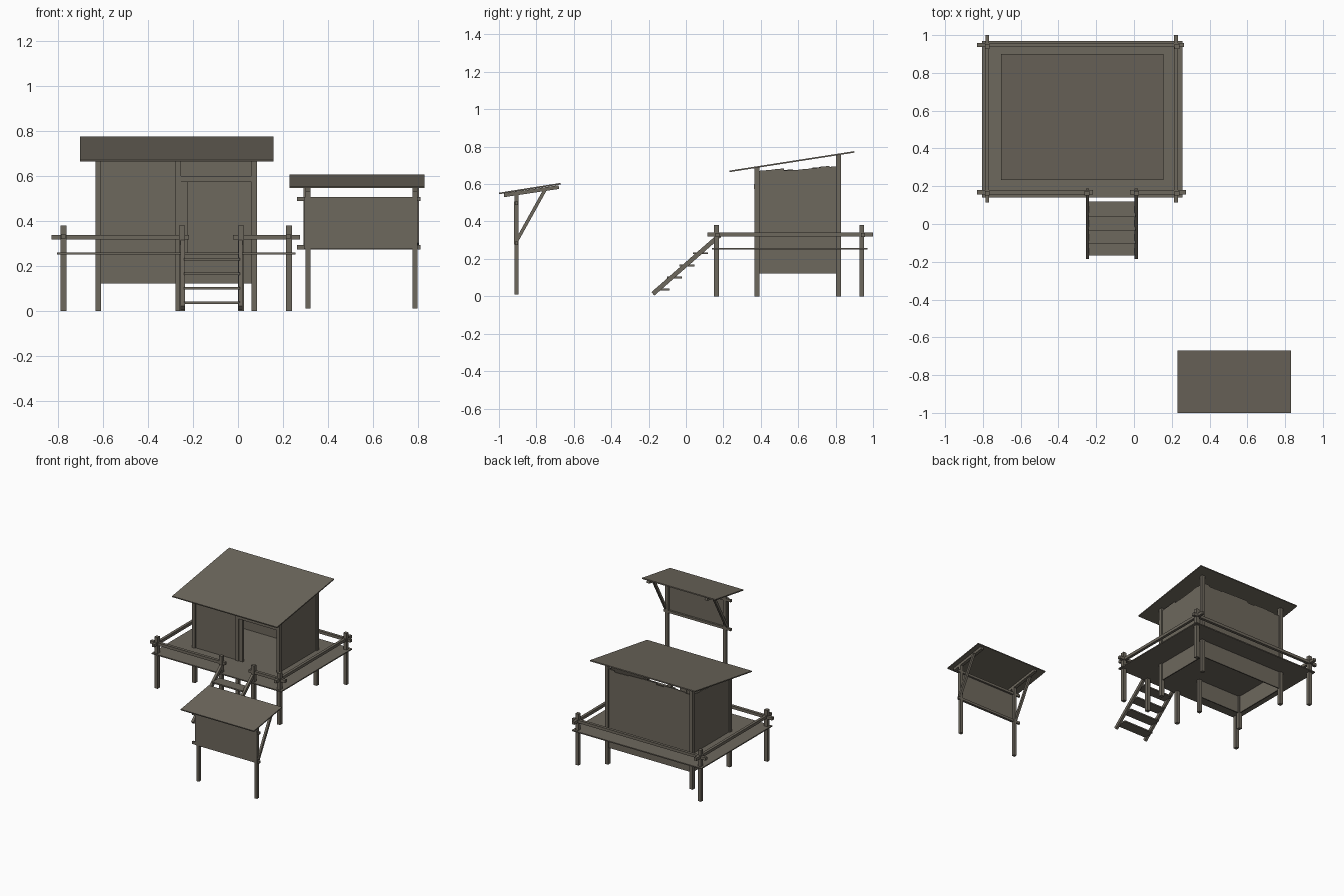
import bpy, random
from mathutils import Vector

if "Cube" in bpy.data.objects:
    bpy.data.objects.remove(bpy.data.objects["Cube"])

random.seed(4)
wood = bpy.data.materials.new("weathered wood")
wood.diffuse_color = (0.155, 0.138, 0.110, 1)
wood.use_nodes = True
wood.node_tree.nodes["Principled BSDF"].inputs["Base Color"].default_value = wood.diffuse_color

BOX_FACES = [(0, 3, 2, 1), (4, 5, 6, 7), (0, 1, 5, 4), (1, 2, 6, 5), (2, 3, 7, 6), (3, 0, 4, 7)]


def mesh(name, verts, faces):
    me = bpy.data.meshes.new(name)
    me.from_pydata(verts, [], faces)
    me.materials.append(wood)
    me.update()
    ob = bpy.data.objects.new(name, me)
    bpy.context.collection.objects.link(ob)
    return ob


def box(name, x0, x1, y0, y1, z0, z1):
    """Axis-aligned box from its limits."""
    ring = [(x0, y0), (x1, y0), (x1, y1), (x0, y1)]
    return mesh(name, [(x, y, z) for z in (z0, z1) for x, y in ring], BOX_FACES)


def post(name, x, y, z0, z1, w=0.026):
    return box(name, x - w / 2, x + w / 2, y - w / 2, y + w / 2, z0, z1)


def slope(name, x0, x1, a, b, t):
    """Board spanning x0..x1 whose centre line runs from a to b in the (y, z) plane."""
    a, b = Vector(a), Vector(b)
    d = (b - a).normalized()
    n = Vector((-d.y, d.x)) * t / 2
    ring = [a - n, b - n, b + n, a + n]
    return mesh(name, [(x, p.x, p.y) for x in (x0, x1) for p in ring], BOX_FACES)


def wall(name, a, b, z0, za, zb, ragged=0.008, n=9, t=0.008):
    """Thin upright panel from a to b with an uneven stepped top edge."""
    a, b = Vector(a), Vector(b)
    d = b - a
    side = Vector((-d.y, d.x)).normalized() * t / 2
    prof = [(0, z0), (1, z0)]
    for i in reversed(range(n)):
        drop = random.uniform(-ragged, ragged)
        for f in ((i + 1) / n, i / n):
            prof.append((f, za + (zb - za) * f + drop))
    k = len(prof)
    verts = [(*(a + d * f + s * side), z) for s in (-1, 1) for f, z in prof]
    faces = [tuple(range(k)), tuple(reversed(range(k, 2 * k)))]
    faces += [(i, i + k, (i + 1) % k + k, (i + 1) % k) for i in range(k)]
    return mesh(name, verts, faces)


# Deck, its corner posts and gate posts
box("deck", -0.805, 0.257, 0.14, 0.97, 0.251, 0.259)
for x in (-0.777, 0.227):
    for y in (0.163, 0.94):
        post("deck_post", x, y, 0.0, 0.38)
for x in (-0.249, 0.014):
    post("gate_post", x, 0.163, 0.0, 0.38)

# Hand rails
box("front_rail_left", -0.83, -0.218, 0.157, 0.179, 0.317, 0.338)
box("front_rail_right", -0.022, 0.275, 0.157, 0.179, 0.317, 0.338)
box("back_rail", -0.83, 0.265, 0.936, 0.957, 0.317, 0.338)
for x in (-0.777, 0.223):
    box("side_rail", x - 0.01, x + 0.01, 0.115, 1.0, 0.32, 0.341)

# Hut posts
for x in (-0.622, 0.072):
    post("hut_front_post", x, 0.38, 0.0, 0.688)
    post("hut_back_post", x, 0.815, 0.0, 0.757)
post("door_post", -0.266, 0.38, 0.0, 0.688)

# Hut walls, open at the doorway
wall("left_wall", (-0.622, 0.38), (-0.622, 0.815), 0.122, 0.665, 0.70)
wall("right_wall", (0.072, 0.38), (0.072, 0.815), 0.122, 0.665, 0.70)
wall("back_wall", (-0.622, 0.815), (0.072, 0.815), 0.122, 0.70, 0.70, n=12)
wall("front_wall", (-0.622, 0.38), (-0.266, 0.38), 0.122, 0.67, 0.67, 0.004)

# Door frame
box("door_jamb", -0.253, -0.222, 0.372, 0.39, 0.259, 0.575)
box("door_lintel", -0.253, 0.085, 0.364, 0.386, 0.573, 0.60)

# Hut roof
slope("hut_roof", -0.703, 0.157, (0.233, 0.668), (0.90, 0.772), 0.008)

# Stairs
for x in (-0.246, 0.012):
    slope("stair_stringer", x - 0.009, x + 0.009, (-0.177, 0.013), (0.18, 0.326), 0.024)
for y, z in ((0.078, 0.23), (0.006, 0.165), (-0.062, 0.10), (-0.127, 0.036)):
    box("stair_tread", -0.24, 0.008, y - 0.04, y + 0.04, z - 0.005, z + 0.005)

# Notice board: posts, panel, cross rails, braces and small roof
for x, s in ((0.311, -1), (0.787, 1)):
    post("board_post", x, -0.906, 0.01, 0.555, 0.022)
    slope("board_roof_beam", x - 0.011, x + 0.011, (-0.973, 0.54), (-0.68, 0.584), 0.02)
    bx = x + s * 0.011
    slope("board_brace", bx - 0.008, bx + 0.008, (-0.905, 0.297), (-0.752, 0.572), 0.018)
box("notice_panel", 0.293, 0.80, -0.92, -0.913, 0.276, 0.507)
for z in (0.283, 0.497):
    box("board_rail", 0.263, 0.813, -0.913, -0.899, z - 0.009, z + 0.009)
slope("board_roof", 0.23, 0.83, (-0.999, 0.55), (-0.67, 0.602), 0.008)
